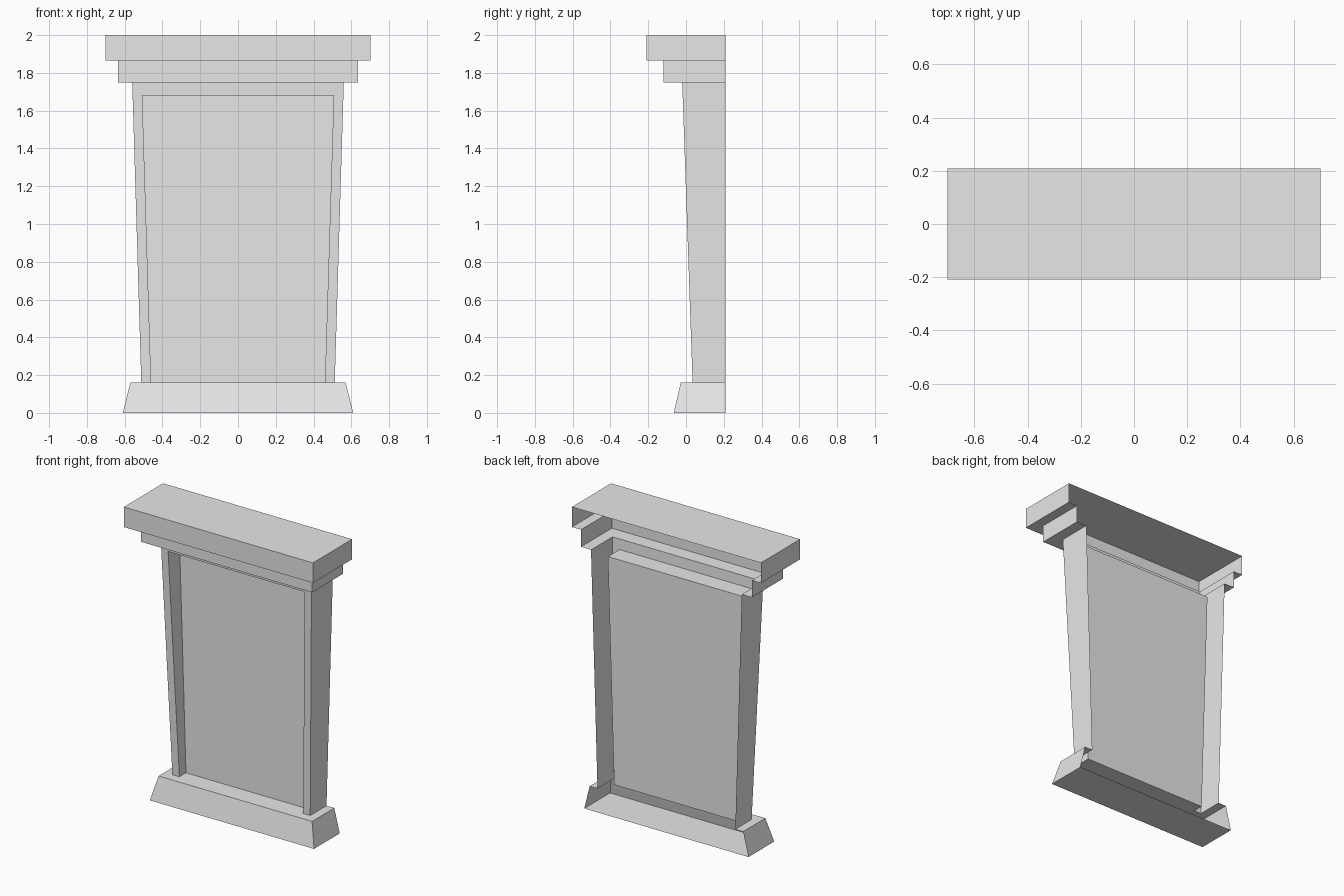
import bpy
import bmesh

cube = bpy.data.objects.get("Cube")
if cube:
    bpy.data.objects.remove(cube, do_unlink=True)

stone = bpy.data.materials.new("plain grey stone")
stone.use_nodes = True
grey = (0.8, 0.8, 0.8, 1)
stone.diffuse_color = grey
stone.node_tree.nodes["Principled BSDF"].inputs["Base Color"].default_value = grey

BACK = 0.208                      # every part is open along this back plane
FOOT, NECK, HEAD = 0.16, 1.75, 1.68
PANEL_Y = 0.105


def make(name, faces):
    """Flat-shaded mesh from a list of polygons."""
    bm = bmesh.new()
    for poly in faces:
        bm.faces.new([bm.verts.new(p) for p in poly])
    bmesh.ops.remove_doubles(bm, verts=bm.verts, dist=0.0001)
    mesh = bpy.data.meshes.new(name)
    bm.to_mesh(mesh)
    bm.free()
    mesh.materials.append(stone)
    obj = bpy.data.objects.new(name, mesh)
    bpy.context.collection.objects.link(obj)
    return obj


def outline(half, front, z):
    """Three-sided outline, open at the back."""
    return [(-half, BACK, z), (-half, front, z), (half, front, z), (half, BACK, z)]


def loft(*levels):
    """Outward-facing bands between outlines, listed from the bottom up."""
    rings = [outline(*lv) for lv in levels]
    return [(a[i], a[i + 1], b[i + 1], b[i])
            for a, b in zip(rings, rings[1:]) for i in range(3)]


# Outlines: half width, front y, height
base_bottom = (0.61, -0.065, 0)
base_top = (0.57, -0.028, FOOT)
shaft_bottom = (0.512, 0.035, FOOT)
shaft_top = (0.56, -0.02, NECK)
step_bottom = (0.635, -0.12, NECK)
step_top = (0.635, -0.12, 1.865)
cap_bottom = (0.702, -0.208, 1.865)
cap_top = (0.702, -0.208, 2)


def front_y(z):
    t = (z - FOOT) / (NECK - FOOT)
    return shaft_bottom[1] + t * (shaft_top[1] - shaft_bottom[1])


# Recess corners: bottom left, bottom right, top right, top left
corners = [(-0.46, FOOT), (0.46, FOOT), (0.507, HEAD), (-0.507, HEAD)]
rim = [(x, front_y(z), z) for x, z in corners]
inner = [(x, PANEL_Y, z) for x, z in corners]

# Flared plinth with floor, and the ledge running into the recess
make("base", loft(base_bottom, base_top, shaft_bottom)
     + [outline(*base_bottom)[::-1], (rim[0], rim[1], inner[1], inner[0])])

# Tapered shaft: two side walls and a front frame open at its foot
bot, top = outline(*shaft_bottom), outline(*shaft_top)
sides = [f for i, f in enumerate(loft(shaft_bottom, shaft_top)) if i != 1]
frame = (bot[1], rim[0], rim[3], rim[2], rim[1], bot[2], top[2], top[1])
make("shaft", sides + [frame])

# Recessed panel with its side returns and soffit
returns = [(rim[i], rim[(i + 1) % 4], inner[(i + 1) % 4], inner[i]) for i in (1, 2, 3)]
make("recessed_panel", returns + [tuple(inner)])

# Stepped top mouldings
make("crown_step", loft(shaft_top, step_bottom, step_top))
make("cap", loft(step_top, cap_bottom, cap_top) + [outline(*cap_top)])
